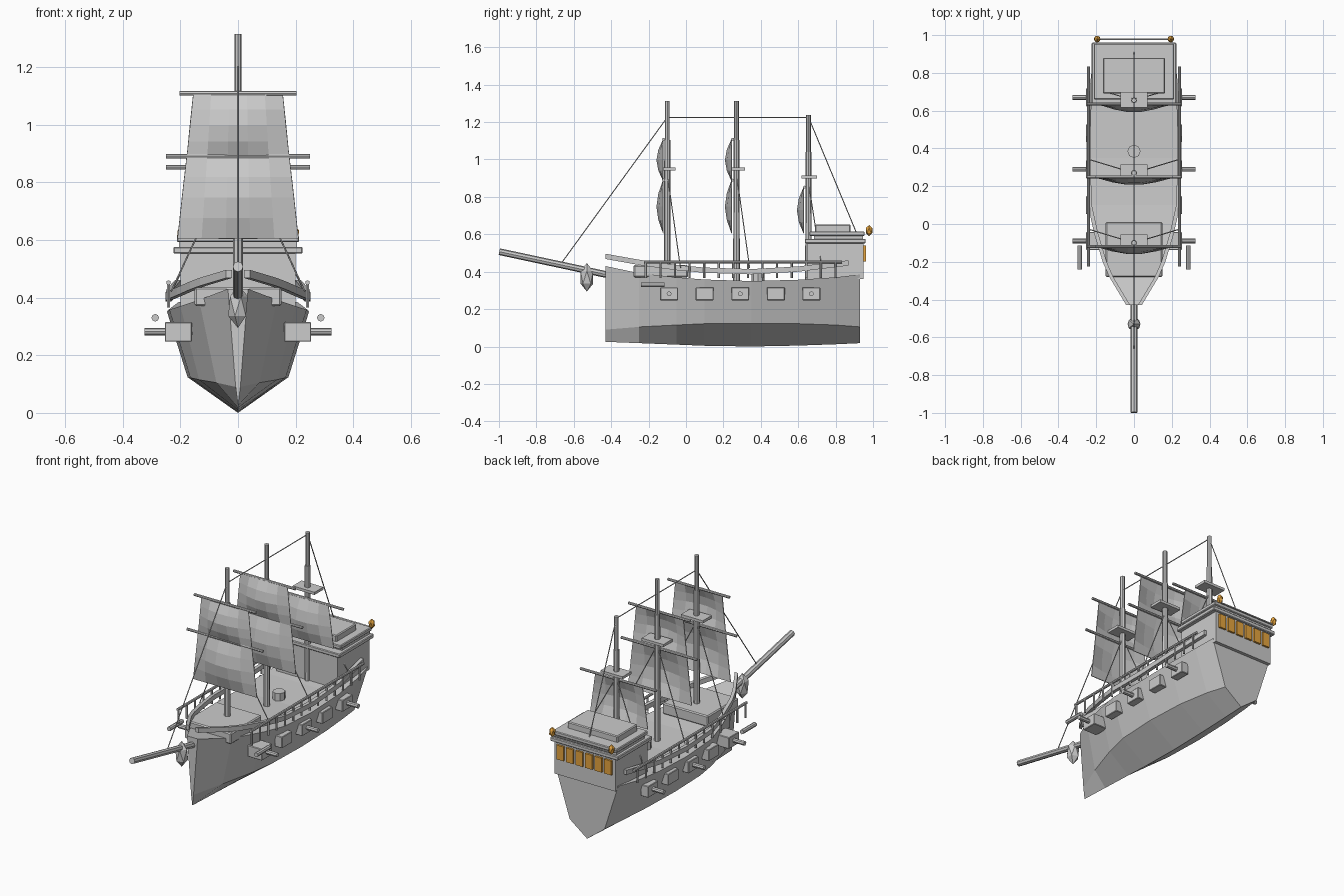
import bpy, bmesh, math
from mathutils import Vector

if "Cube" in bpy.data.objects:
    bpy.data.objects.remove(bpy.data.objects["Cube"])

orange = bpy.data.materials.new("amber_glass")
orange.diffuse_color = (0.8, 0.38, 0.05, 1)
orange.use_nodes = True
orange.node_tree.nodes["Principled BSDF"].inputs["Base Color"].default_value = orange.diffuse_color


def finish(name, bm, mat=None):
    bmesh.ops.recalc_face_normals(bm, faces=bm.faces)
    me = bpy.data.meshes.new(name)
    bm.to_mesh(me)
    bm.free()
    ob = bpy.data.objects.new(name, me)
    bpy.context.collection.objects.link(ob)
    if mat:
        me.materials.append(mat)
    return ob


def box(name, x, y, z, mat=None, bevel=0):
    """Box from (min, max) pairs."""
    bm = bmesh.new()
    bmesh.ops.create_cube(bm, size=1)
    for v in bm.verts:
        v.co = Vector([(r[0] + r[1]) / 2 + c * (r[1] - r[0]) for c, r in zip(v.co, (x, y, z))])
    if bevel:
        bmesh.ops.bevel(bm, geom=bm.edges[:], offset=bevel, segments=1, affect='EDGES')
    return finish(name, bm, mat)


def rod(name, a, b, r, r2=None, sides=8):
    a, b = Vector(a), Vector(b)
    bm = bmesh.new()
    bmesh.ops.create_cone(bm, cap_ends=True, segments=sides, radius1=r,
                          radius2=r if r2 is None else r2, depth=(b - a).length)
    rot = (b - a).to_track_quat('Z', 'Y')
    for v in bm.verts:
        v.co = rot @ v.co + (a + b) / 2
    return finish(name, bm)


def loft(name, sections):
    """Bridge equal-length closed rings and cap the ends."""
    bm = bmesh.new()
    rings = [[bm.verts.new(p) for p in s] for s in sections]
    n = len(rings[0])
    for r, s in zip(rings, rings[1:]):
        for i in range(n):
            j = (i + 1) % n
            bm.faces.new((r[i], r[j], s[j], s[i]))
    bm.faces.new(rings[0])
    bm.faces.new(rings[-1])
    return finish(name, bm)


def gem(name, loc, scale, mat=None):
    bm = bmesh.new()
    bmesh.ops.create_icosphere(bm, subdivisions=1, radius=1)
    for v in bm.verts:
        v.co = Vector([l + c * s for l, c, s in zip(loc, v.co, scale)])
    return finish(name, bm, mat)


# Hull: y, keel z, chine half width, chine z, deck half width, deck z
stations = [(-0.43, 0.025, 0.008, 0.09, 0.035, 0.43),
            (-0.25, 0.018, 0.075, 0.105, 0.135, 0.392),
            (-0.05, 0.010, 0.135, 0.115, 0.20, 0.37),
            (0.10, 0.004, 0.165, 0.122, 0.238, 0.358),
            (0.35, 0.000, 0.175, 0.124, 0.246, 0.350),
            (0.60, 0.005, 0.165, 0.122, 0.242, 0.357),
            (0.80, 0.012, 0.14, 0.115, 0.225, 0.370),
            (0.93, 0.018, 0.115, 0.105, 0.205, 0.385)]
loft("hull", [[(0, y, k), (cw, y, cz), (tw, y, tz), (-tw, y, tz), (-cw, y, cz)]
              for y, k, cw, cz, tw, tz in stations])

# Deck furniture
box("foredeck", (-0.15, 0.15), (-0.28, 0.01), (0.37, 0.435), bevel=0.006)
rod("capstan", (0, 0.385, 0.34), (0, 0.385, 0.395), 0.035)

# Bowsprit and figurehead
rod("bowsprit", (0, -0.998, 0.507), (0, -0.38, 0.375), 0.018)
gem("figurehead", (0, -0.53, 0.37), (0.038, 0.04, 0.076))

# Stern cabin
box("cabin_body", (-0.2, 0.2), (0.65, 0.95), (0.36, 0.56))
box("cabin_ledge", (-0.224, 0.224), (0.636, 0.96), (0.552, 0.576), bevel=0.004)
box("cabin_upper", (-0.205, 0.205), (0.685, 0.947), (0.57, 0.605))
box("cabin_roof", (-0.212, 0.212), (0.66, 0.955), (0.592, 0.615), bevel=0.004)
box("cabin_skylight", (-0.165, 0.165), (0.69, 0.88), (0.61, 0.652), bevel=0.005)
rod("lantern_bar", (-0.2, 0.978, 0.6), (0.2, 0.978, 0.6), 0.005, sides=6)
for i in range(6):
    x = -0.1575 + i * 0.063
    box("stern_window", (x - 0.023, x + 0.023), (0.94, 0.962), (0.455, 0.54), orange)

# Curved rail along the hull edge
rail_path = [(-0.43, 0.035, 0.482), (-0.28, 0.125, 0.455), (-0.2, 0.16, 0.442), (-0.05, 0.205, 0.422),
             (0.1, 0.238, 0.408), (0.35, 0.246, 0.4), (0.6, 0.242, 0.414), (0.87, 0.212, 0.447)]
for s in (-1, 1):
    loft("sheer_rail", [[(s * (w + a), y, z + b) for a, b in
                         ((-0.015, -0.014), (0.006, -0.014), (0.006, 0.014), (-0.015, 0.014))]
                        for y, w, z in rail_path])
    # Straight handrail and posts
    rod("handrail", (s * 0.241, -0.225, 0.452), (s * 0.241, 0.835, 0.452), 0.008)
    for i in range(14):
        y = -0.215 + i * 0.078
        rod("rail_post", (s * 0.241, y, 0.365), (s * 0.241, y, 0.452), 0.006, sides=6)
    # Gun ports, with a cannon in every second one
    for i in range(5):
        y = -0.09 + i * 0.19
        inner, outer = s * 0.205, s * 0.254
        if i == 0:
            inner = s * 0.16
        box("gun_port", (min(inner, outer), max(inner, outer)),
            (y - 0.048, y + 0.048), (0.247, 0.315), bevel=0.003)
        if i % 2 == 0:
            rod("cannon", (s * 0.15, y, 0.282), (s * 0.325, y, 0.282), 0.013)
    # Stowed log beside the bow, and stern lantern
    rod("bow_fender", (s * 0.287, -0.24, 0.33), (s * 0.287, -0.115, 0.33), 0.013)
    gem("lantern", (s * 0.195, 0.979, 0.62), (0.019, 0.02, 0.03), orange)


def sail(y0, ztop, zbot, wtop, wbot, cols=5, rows=4, bulge=0.037):
    bm = bmesh.new()
    grid = []
    for r in range(rows + 1):
        v = r / rows
        w = wtop + (wbot - wtop) * v
        row = []
        for c in range(cols + 1):
            u = 2 * c / cols - 1
            d = bulge * math.sin(math.pi * v) * math.cos(u * math.pi / 2)
            row.append(bm.verts.new((u * w, y0 - d, ztop + (zbot - ztop) * v)))
        grid.append(row)
    for a, b in zip(grid, grid[1:]):
        for i in range(cols):
            bm.faces.new((a[i], a[i + 1], b[i + 1], b[i]))
    ob = finish("sail", bm)
    m = ob.modifiers.new("thickness", 'SOLIDIFY')
    m.thickness = 0.004


# Masts: y, step z, top z, nest z, sails (top z, bottom z, top w, bottom w, yard half length)
upper, lower = (1.108, 0.885, 0.155, 0.178, 0.203), (0.89, 0.605, 0.178, 0.21, 0.25)
masts = [(-0.1, 1.105, 1.313, 0.95, (upper, lower)),
         (0.27, 1.105, 1.313, 0.95, (upper, lower)),
         (0.655, 1.04, 1.238, 0.905, ((0.852, 0.605, 0.155, 0.19, 0.25),))]
for y, step, top, nest, sails in masts:
    rod("lower_mast", (0, y, 0.34), (0, y, step), 0.018, 0.016)
    rod("top_mast", (0, y, step - 0.01), (0, y, top), 0.013)
    box("crows_nest", (-0.072, 0.072), (y - 0.038, y + 0.045), (nest - 0.008, nest + 0.008))
    for zt, zb, wt, wb, arm in sails:
        rod("yard", (-arm, y - 0.02, zt), (arm, y - 0.02, zt), 0.008)
        sail(y - 0.023, zt, zb, wt, wb)
    for s in (-1, 1):
        rod("shroud", (0, y, nest - 0.03), (s * 0.232, y + 0.07, 0.42), 0.003, sides=5)

# Stays running bow to stern over the mastheads
stay = [(0, -0.67, 0.44), (0, -0.1, 1.225), (0, 0.655, 1.225), (0, 0.91, 0.61)]
for a, b in zip(stay, stay[1:]):
    rod("stay", a, b, 0.003, sides=5)
